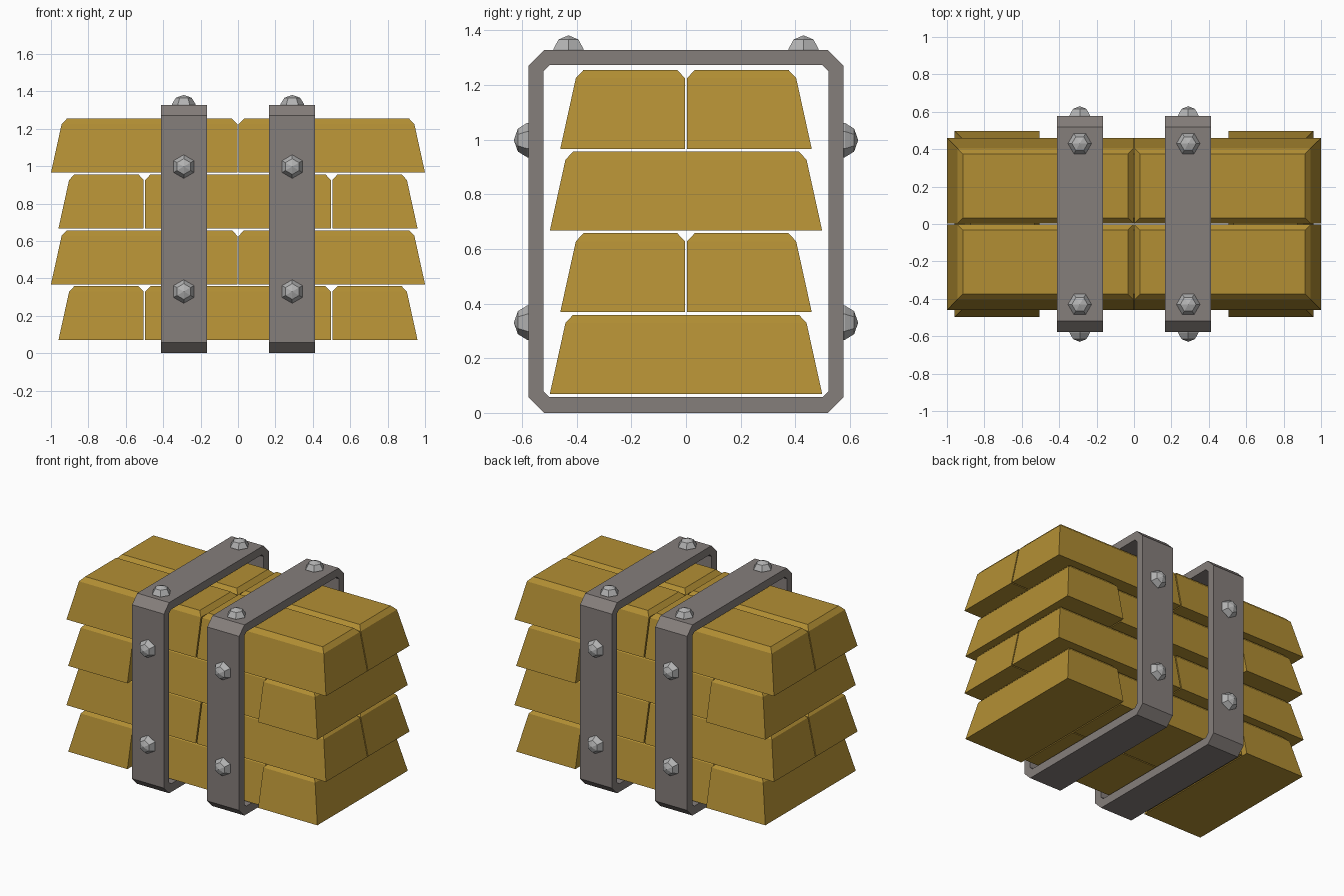
import bpy, bmesh
from math import cos, sin, pi
from mathutils import Matrix

cube = bpy.data.objects.get("Cube")
if cube:
    bpy.data.objects.remove(cube, do_unlink=True)


def material(name, rgb):
    mat = bpy.data.materials.new(name)
    mat.use_nodes = True
    mat.diffuse_color = (*rgb, 1)
    mat.node_tree.nodes["Principled BSDF"].inputs["Base Color"].default_value = (*rgb, 1)
    return mat


GOLD = material("gold", (0.45, 0.275, 0.034))
STEEL = material("dark steel", (0.235, 0.209, 0.198))
BOLT = material("light steel", (0.45, 0.45, 0.45))


def add_object(name, bm, mat, matrix=Matrix()):
    bmesh.ops.recalc_face_normals(bm, faces=bm.faces[:])
    mesh = bpy.data.meshes.new(name)
    bm.to_mesh(mesh)
    bm.free()
    mesh.materials.append(mat)
    obj = bpy.data.objects.new(name, mesh)
    obj.matrix_world = matrix
    bpy.context.collection.objects.link(obj)


def loft(bm, rings):
    """Join closed rings of vertices with quads, in order."""
    for a, b in zip(rings, rings[1:]):
        n = len(a)
        for i in range(n):
            bm.faces.new((a[i], a[(i + 1) % n], b[(i + 1) % n], b[i]))


def bar(name, x0, x1, y0, y1, z, slope):
    """Ingot with a chamfered top; slope flags say which of its sides lean in."""
    bm = bmesh.new()
    lean = [0.057 * s for s in slope]
    rings = []
    for height, k, chamfer in ((0, 0, 0), (0.259, 1, 0), (0.289, 1, 0.028)):
        l, r, f, b = [k * s + chamfer for s in lean]
        corners = ((x0 + l, y0 + f), (x1 - r, y0 + f), (x1 - r, y1 - b), (x0 + l, y1 - b))
        rings.append([bm.verts.new((x, y, z + height)) for x, y in corners])
    loft(bm, rings)
    bm.faces.new(rings[0])
    bm.faces.new(rings[-1])
    add_object(name, bm, GOLD)


# Gold bars: alternating layers, outer sides lean in and joints stay upright
GAP = 0.004
for layer in range(4):
    z = 0.07 + 0.2985 * layer
    for front in (True, False):
        y0, y1 = (-0.46, -GAP) if front else (GAP, 0.46)
        if layer % 2:
            bar("long_bar", -1, -GAP, y0, y1, z, (1, 0, front, not front))
            bar("long_bar", GAP, 1, y0, y1, z, (0, 1, front, not front))
        else:
            bar("middle_bar", -0.5 + GAP, 0.5 - GAP, y0, y1, z, (0, 0, front, not front))
    if layer % 2 == 0:
        bar("left_end_bar", 0.5 + GAP, 0.96, -0.498, 0.498, z, (0, 1, 1, 1))
        bar("right_end_bar", -0.96, -0.5 - GAP, -0.498, 0.498, z, (1, 0, 1, 1))


def octagon(half, low, high, cut):
    """Rectangle outline in y and z with cut corners."""
    return [(-half, low + cut), (-half + cut, low), (half - cut, low), (half, low + cut),
            (half, high - cut), (half - cut, high), (-half + cut, high), (-half, high - cut)]


def strap(name, x):
    bm = bmesh.new()
    outer, inner = octagon(0.577, 0, 1.328, 0.058), octagon(0.521, 0.058, 1.272, 0.021)
    near, far = x - 0.123, x + 0.123
    rings = [[bm.verts.new((px, y, z)) for y, z in outline]
             for px, outline in ((near, outer), (far, outer), (far, inner), (near, inner))]
    loft(bm, rings + rings[:1])
    add_object(name, bm, STEEL)


def bolt(name, matrix):
    """Six-sided faceted dome pointing along local z."""
    bm = bmesh.new()
    rings = [[bm.verts.new((r * cos(i * pi / 3), r * sin(i * pi / 3), h)) for i in range(6)]
             for r, h in ((0.063, -0.01), (0.063, 0.004), (0.042, 0.038))]
    loft(bm, rings)
    bm.faces.new(rings[0])
    tip = bm.verts.new((0, 0, 0.053))
    for i in range(6):
        bm.faces.new((rings[-1][i], rings[-1][(i + 1) % 6], tip))
    add_object(name, bm, BOLT, matrix)


# Straps with bolts on the front, back and top
for side, x in (("left", 0.29), ("right", -0.29)):
    strap(side + "_strap", x)
    for s in (-1, 1):
        bolt(side + "_top_bolt", Matrix.Translation((x, s * 0.43, 1.328)))
        turn = Matrix.Rotation(-s * pi / 2, 4, 'X') @ Matrix.Rotation(pi / 6, 4, 'Z')
        for z in (0.33, 0.998):
            bolt(side + ("_front_bolt" if s < 0 else "_back_bolt"),
                 Matrix.Translation((x, s * 0.577, z)) @ turn)
